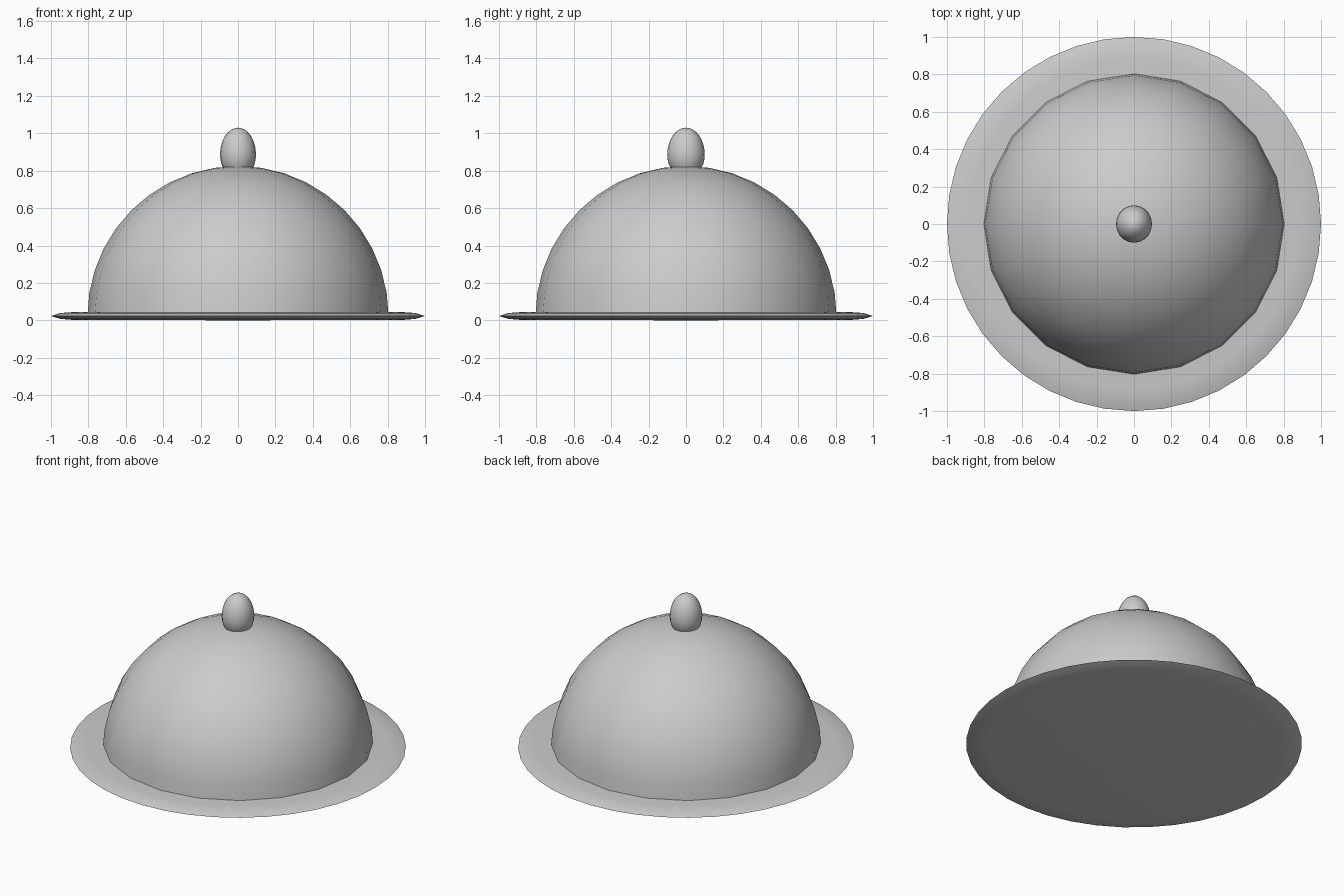
import bpy, bmesh
from math import sin, cos, pi, radians

if "Cube" in bpy.data.objects:
    bpy.data.objects.remove(bpy.data.objects["Cube"])


def lathe(name, profile, segments, sx=1.0, angle=60):
    """Spin an (r, z) profile, listed bottom to top, about the z axis."""
    bm = bmesh.new()
    rings = []
    for r, z in profile:
        if r < 1e-5:
            rings.append([bm.verts.new((0, 0, z))])
        else:
            rings.append([bm.verts.new((sx * r * cos(2 * pi * i / segments),
                                        r * sin(2 * pi * i / segments), z))
                          for i in range(segments)])
    for a, b in zip(rings, rings[1:]):
        for i in range(segments):
            j = (i + 1) % segments
            if len(a) == 1:
                bm.faces.new((a[0], b[j], b[i]))
            elif len(b) == 1:
                bm.faces.new((a[i], a[j], b[0]))
            else:
                bm.faces.new((a[i], a[j], b[j], b[i]))
    bmesh.ops.recalc_face_normals(bm, faces=bm.faces)
    mesh = bpy.data.meshes.new(name)
    bm.to_mesh(mesh)
    bm.free()
    obj = bpy.data.objects.new(name, mesh)
    bpy.context.collection.objects.link(obj)
    bpy.ops.object.select_all(action='DESELECT')
    obj.select_set(True)
    bpy.context.view_layer.objects.active = obj
    bpy.ops.object.shade_smooth_by_angle(angle=radians(angle))
    return obj


# Thin serving plate with a tapered rim
lathe("plate", [(0, 0), (0.88, 0.002), (0.95, 0.008), (1.0, 0.023),
                (0.95, 0.039), (0.88, 0.044), (0, 0.044)], 40)

# Hemispherical cover, 20 sided
lathe("dome", [(0.805 * cos(i * pi / 20), 0.02 + 0.805 * sin(i * pi / 20))
               for i in range(11)], 20)

# Egg-shaped handle, slightly narrower across x
egg = [(0.1 * cos(i * pi / 16), 0.885 + 0.145 * sin(i * pi / 16)) for i in range(9)]
lathe("handle", [(0, 0.815), (0.082, 0.815), (0.091, 0.832), (0.098, 0.86)] + egg, 20, sx=0.96)
